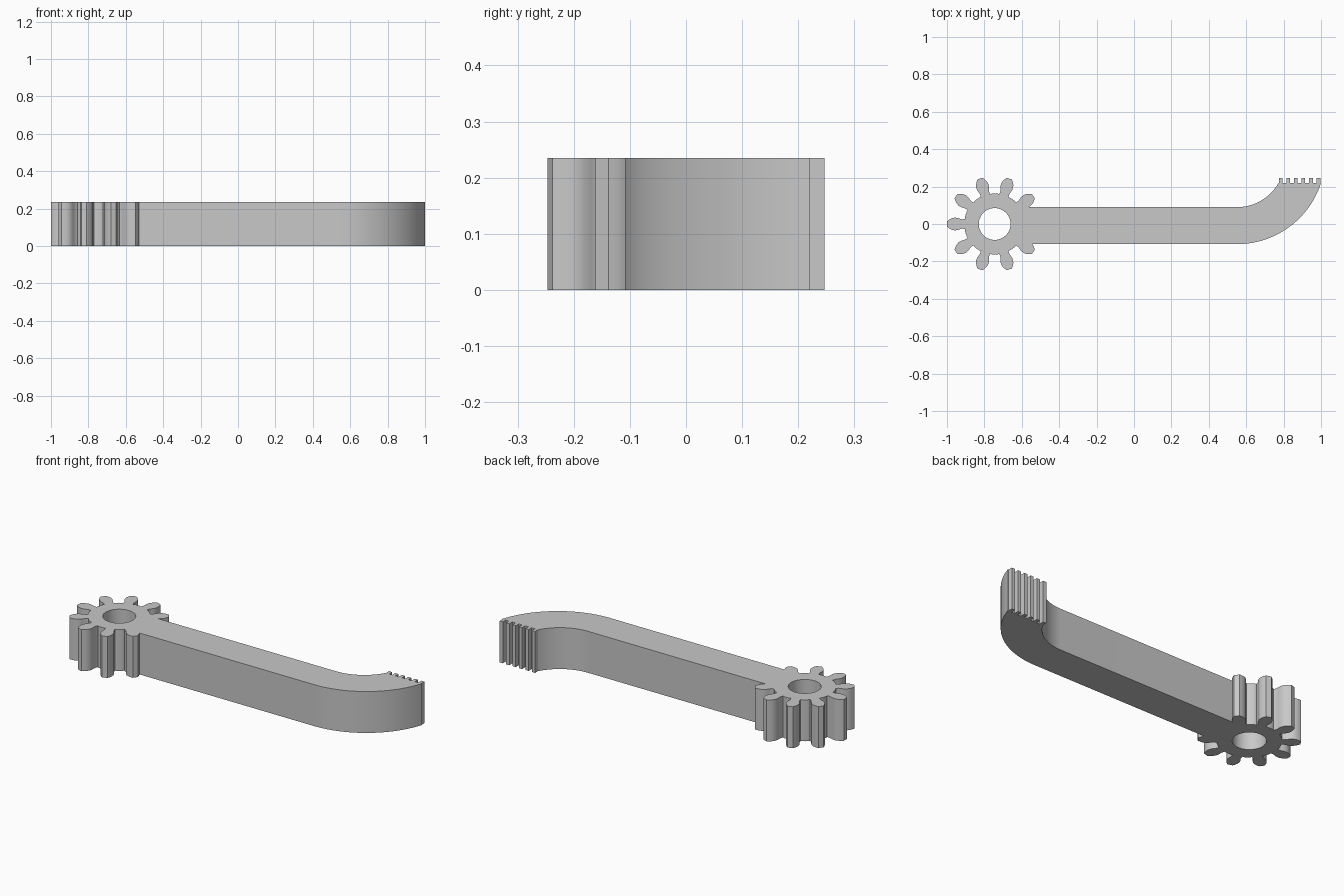
import bpy
import bmesh
from math import sin, cos, asin, pi, radians

HEIGHT = 0.235
GEAR_X = -0.745
TEETH = 10

if "Cube" in bpy.data.objects:
    bpy.data.objects.remove(bpy.data.objects["Cube"], do_unlink=True)

grey = bpy.data.materials.new("light_grey")
grey.use_nodes = True
colour = (0.58, 0.58, 0.58, 1)
grey.diffuse_color = colour
grey.node_tree.nodes["Principled BSDF"].inputs["Base Color"].default_value = colour


def prism(name, outline, z0=0.0, z1=HEIGHT):
    """Extrude a counter-clockwise outline upward into a closed solid."""
    bm = bmesh.new()
    base = bm.faces.new([bm.verts.new((x, y, z0)) for x, y in outline])
    top = bmesh.ops.extrude_face_region(bm, geom=[base])["geom"]
    verts = [v for v in top if isinstance(v, bmesh.types.BMVert)]
    bmesh.ops.translate(bm, vec=(0, 0, z1 - z0), verts=verts)
    bmesh.ops.recalc_face_normals(bm, faces=bm.faces)
    mesh = bpy.data.meshes.new(name)
    bm.to_mesh(mesh)
    bm.free()
    mesh.materials.append(grey)
    obj = bpy.data.objects.new(name, mesh)
    bpy.context.collection.objects.link(obj)
    return obj


def arc(cx, cy, r, a0, a1, steps):
    return [(cx + r * cos(a0 + (a1 - a0) * i / steps),
             cy + r * sin(a0 + (a1 - a0) * i / steps)) for i in range(steps + 1)]


def combine(target, other, operation):
    """Apply a boolean and discard the helper solid."""
    mod = target.modifiers.new(operation.lower(), 'BOOLEAN')
    mod.operation = operation
    mod.solver = 'EXACT'
    mod.object = other
    bpy.context.view_layer.objects.active = target
    bpy.ops.object.modifier_apply(modifier=mod.name)
    bpy.data.objects.remove(other, do_unlink=True)


# Gear outline: bulging teeth with small flat tips and rounded valleys
flank = [(0.158, 0.026), (0.175, 0.025), (0.187, 0.029), (0.2, 0.033),
         (0.214, 0.034), (0.228, 0.031), (0.242, 0.024), (0.255, 0.014)]
tooth = [(r, -w) for r, w in flank] + [(r, w) for r, w in reversed(flank)]
gear_outline = []
for i in range(TEETH):
    a = 2 * pi * i / TEETH
    gear_outline += [(GEAR_X + r * cos(a) - w * sin(a),
                      r * sin(a) + w * cos(a)) for r, w in tooth]
    gear_outline += arc(GEAR_X, 0, 0.163, a + radians(12), a + radians(24), 4)

# Arm outline: straight bar, upward hook and a toothed rack at its end
low, high, rack, tip = -0.108, 0.09, 0.22, 0.247
bend_x = 0.55
r_out, r_in = 0.4727, 0.256
end_out = asin((1.0 - bend_x) / r_out)
end_in = asin((0.773 - bend_x) / r_in)
arm_outline = [(-0.61, low)]
arm_outline += arc(bend_x, low + r_out, r_out, -pi / 2, -pi / 2 + end_out, 28)
for i in reversed(range(6)):
    x = 0.784 + 0.0405 * i
    arm_outline += [(x + 0.01, rack), (x + 0.01, tip),
                    (x - 0.01, tip), (x - 0.01, rack)]
arm_outline += arc(bend_x, high + r_in, r_in, -pi / 2 + end_in, -pi / 2, 24)
arm_outline += [(-0.61, high)]

# Join gear and arm, then bore the shaft hole
lever = prism("gear_lever", gear_outline)
combine(lever, prism("arm", arm_outline), 'UNION')
bore = prism("bore", arc(GEAR_X, 0, 0.085, 0, 2 * pi, 48)[:-1], -0.1, HEIGHT + 0.1)
combine(lever, bore, 'DIFFERENCE')

bpy.ops.object.select_all(action='DESELECT')
lever.select_set(True)
bpy.context.view_layer.objects.active = lever
bpy.ops.object.shade_smooth_by_angle(angle=radians(30))
